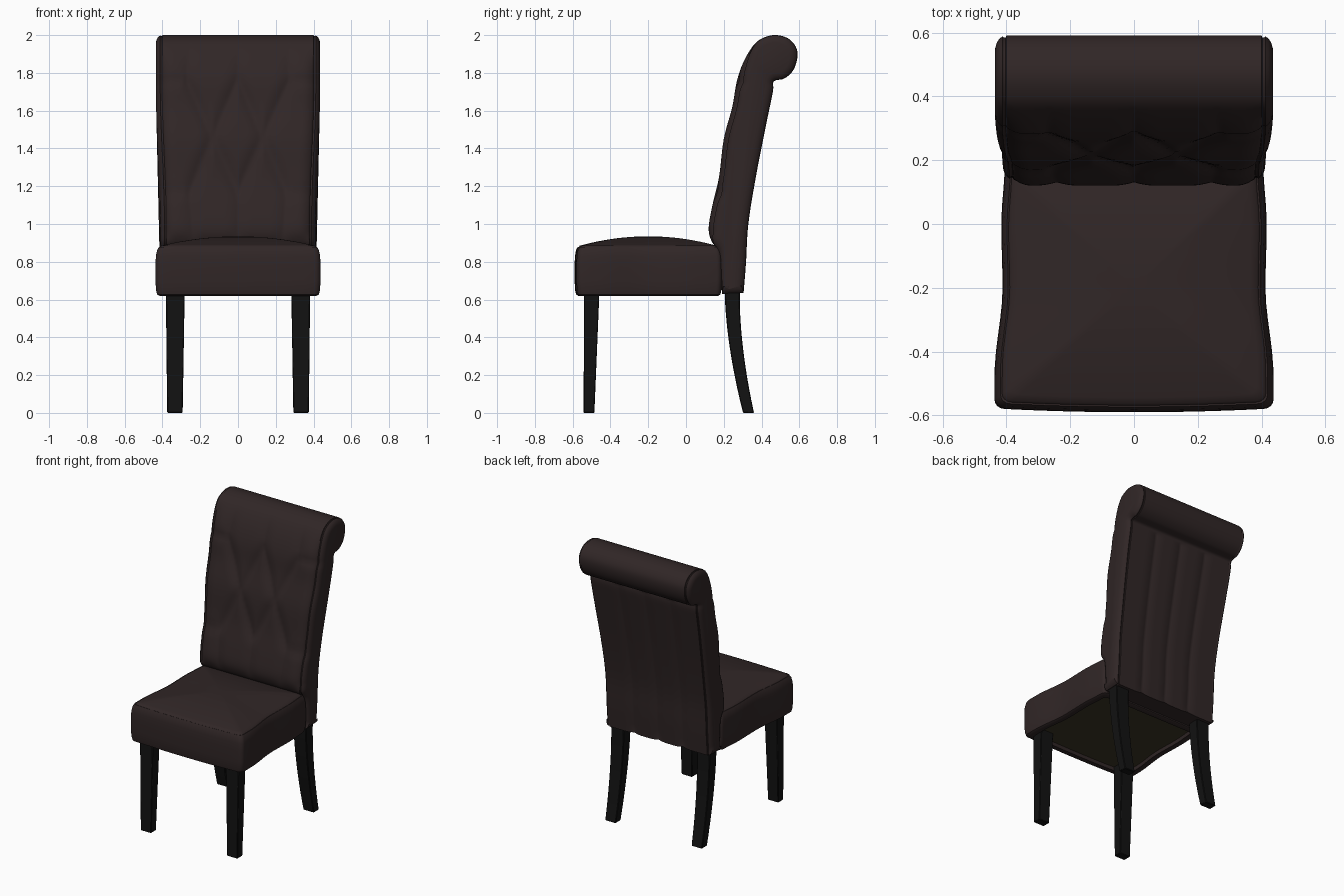
import bpy, bmesh, math
from mathutils import Vector

if "Cube" in bpy.data.objects:
    bpy.data.objects.remove(bpy.data.objects["Cube"])


def material(name, rgb):
    m = bpy.data.materials.new(name)
    m.diffuse_color = (*rgb, 1)
    m.use_nodes = True
    m.node_tree.nodes["Principled BSDF"].inputs["Base Color"].default_value = m.diffuse_color
    return m


LEATHER = material("dark brown leather", (0.030, 0.0195, 0.0195))
WOOD = material("black wood", (0.006, 0.006, 0.006))
LINING = material("olive lining", (0.045, 0.036, 0.018))


def loft(name, rings, mats, angle=40, end_mat=0):
    """Skin a list of equal closed rings and cap both ends."""
    bm = bmesh.new()
    vs = [[bm.verts.new(p) for p in r] for r in rings]
    n = len(rings[0])
    for a, b in zip(vs, vs[1:]):
        for i in range(n):
            j = (i + 1) % n
            bm.faces.new((a[i], a[j], b[j], b[i]))
    bm.faces.new(vs[0]).material_index = end_mat
    bm.faces.new(vs[-1])
    bmesh.ops.recalc_face_normals(bm, faces=bm.faces)
    me = bpy.data.meshes.new(name)
    bm.to_mesh(me)
    bm.free()
    for m in mats:
        me.materials.append(m)
    ob = bpy.data.objects.new(name, me)
    bpy.context.collection.objects.link(ob)
    bpy.ops.object.select_all(action='DESELECT')
    ob.select_set(True)
    bpy.context.view_layer.objects.active = ob
    bpy.ops.object.shade_smooth_by_angle(angle=math.radians(angle))
    return ob


def interp(table, t):
    """Smooth lookup in a short (key, value) table."""
    if t <= table[0][0]:
        return table[0][1]
    for (a, va), (b, vb) in zip(table, table[1:]):
        if t <= b:
            k = (t - a) / (b - a)
            return va + (vb - va) * k * k * (3 - 2 * k)
    return table[-1][1]


# ---- seat: rounded rectangle rings, recessed lining below, crowned top
def rounded_square(r=0.07, arc=5, side=14):
    pts = []
    for q in range(4):
        a0 = q * math.pi / 2
        cx, cy = [(1, 1), (-1, 1), (-1, -1), (1, -1)][q]
        for k in range(arc + 1):
            a = a0 + k / arc * math.pi / 2
            pts.append((cx * (1 - r) + r * math.cos(a), cy * (1 - r) + r * math.sin(a)))
        ex, ey = pts[-1]
        dx, dy = [(-1, 0), (0, -1), (1, 0), (0, 1)][q]
        for k in range(1, side):
            d = 2 * (1 - r) * k / side
            pts.append((ex + dx * d, ey + dy * d))
    return pts


WIDTH = [(-0.59, 0.437), (-0.48, 0.437), (-0.2, 0.412), (0.0, 0.416), (0.19, 0.405)]


def seat_ring(s, z):
    out = []
    for u, v in rounded_square():
        y = -0.2 + 0.39 * v * s
        bow = 0.012 * u * u if v < 0 else 0
        out.append((u * s * interp(WIDTH, -0.2 + 0.39 * v), y + bow * -v * s, z))
    return out


levels = [(0.87, 0.645), (0.88, 0.622), (0.95, 0.62), (0.98, 0.627), (0.993, 0.65),
          (1, 0.70), (1, 0.78), (0.995, 0.83), (0.98, 0.862), (0.957, 0.879),
          (0.945, 0.877), (0.93, 0.885)]
levels += [(s, 0.885 + 0.05 * (1 - (s / 0.93) ** 2)) for s in (0.88, 0.8, 0.7, 0.55, 0.4, 0.25, 0.1)]
loft("seat", [seat_ring(s, z) for s, z in levels], [LEATHER, LINING], end_mat=1)

# ---- backrest: side profile (y, z), up the front, over the roll, down the rear
CONTROL = [(0.19, 0.63), (0.185, 0.75), (0.175, 0.85), (0.135, 0.91), (0.12, 0.98), (0.14, 1.1),
           (0.175, 1.25), (0.20, 1.45), (0.245, 1.62), (0.27, 1.76), (0.31, 1.87),
           (0.365, 1.955), (0.42, 1.99), (0.48, 2.0), (0.545, 1.98), (0.585, 1.93),
           (0.588, 1.87), (0.565, 1.81), (0.52, 1.77), (0.465, 1.755), (0.46, 1.70),
           (0.425, 1.53), (0.37, 1.25), (0.33, 1.0), (0.318, 0.8), (0.305, 0.635)]


def spline(ctrl, steps=5):
    p = [Vector(c) for c in ctrl]
    p = [p[0] * 2 - p[1]] + p + [p[-1] * 2 - p[-2]]
    out = []
    for a, b, c, d in zip(p, p[1:], p[2:], p[3:]):
        for k in range(steps):
            t = k / steps
            out.append(0.5 * (2 * b + (c - a) * t + (2 * a - 5 * b + 4 * c - d) * t * t
                              + (3 * b - a - 3 * c + d) * t ** 3))
    return out + [p[-2]]


profile = spline(CONTROL)
N = len(profile)
apex = max(range(N), key=lambda i: profile[i].y)
normals = []
for i in range(N):
    t = profile[(i + 1) % N] - profile[i - 1]
    normals.append(Vector((-t.y, t.x)).normalized())

# tufting creases on one half (x, z to x, z); mirrored through abs(x)
CREASES = [((0, 1.77), (0.135, 1.46)), ((0.27, 1.76), (0.135, 1.46)),
           ((0.135, 1.46), (0, 1.17)), ((0.135, 1.46), (0.27, 1.17)),
           ((0.27, 1.76), (0.45, 1.76)), ((0.27, 1.17), (0.45, 1.17)),
           ((0, 1.17), (0, 0.9)), ((0.27, 1.17), (0.25, 0.9)),
           ((0, 1.77), (0, 2.0)), ((0.27, 1.76), (0.26, 2.0))]


def seg_dist(p, a, b):
    a, b = Vector(a), Vector(b)
    t = max(0, min(1, (p - a).dot(b - a) / (b - a).length_squared))
    return (p - a - (b - a) * t).length


def dent(i, x):
    """Depth pressed into the padding at profile point i and offset x."""
    z, x = profile[i].y, min(abs(x), 0.40)
    if i < apex:
        p = Vector((x, z))
        depth = 0
        for k, (a, b) in enumerate(CREASES):
            d = seg_dist(p, a, b)
            strength = 0.02 if k < 4 else 0.011
            depth = max(depth, strength * max(0, 1 - d / 0.075) ** 2)
        depth += 0.022 * max(0, (x - 0.33) / 0.07) ** 2.5
        return depth * interp([(0.88, 0), (0.97, 1), (1.8, 1), (1.98, 0)], z)
    if z < 1.74 and i > apex + 25:
        d = min(abs(x), abs(x - 0.2))
        return 0.009 * max(0, 1 - d / 0.07) ** 2
    return 0


def back_ring(x, inset=0):
    ring = []
    for i in range(N):
        p = profile[i] - normals[i] * (dent(i, x) + inset)
        ring.append((x * interp([(1.0, 0.945), (1.75, 1.0)], profile[i].y), p.x, p.y))
    return ring


# columns across the panel, then a seam groove and a domed side panel each side
side = [(0.402, 0.006), (0.408, 0.006), (0.412, 0.002), (0.422, 0.010), (0.430, 0.022), (0.435, 0.040)]
rings = [back_ring(-x, d) for x, d in reversed(side)]
rings += [back_ring(-0.40 + 0.80 * k / 80) for k in range(81)]
rings += [back_ring(x, d) for x, d in side]
loft("backrest", rings, [LEATHER], angle=50)


# ---- legs: lofted rectangles (z, y0, y1, x0, x1)
def leg(name, sections, sign):
    rings = [[(sign * x0, y0, z), (sign * x1, y0, z), (sign * x1, y1, z), (sign * x0, y1, z)]
             for z, y0, y1, x0, x1 in sections]
    ob = loft(name, rings, [WOOD], angle=30)
    bev = ob.modifiers.new("soft edges", 'BEVEL')
    bev.width = 0.004
    bev.limit_method = 'ANGLE'
    bev.angle_limit = math.radians(40)


front = [(0, -0.542, -0.485, 0.293, 0.375), (0.65, -0.54, -0.458, 0.282, 0.382)]
rear = []
for k in range(11):
    t = k / 10                      # 0 at the floor, 1 under the backrest
    y = 0.205 + 0.097 * (1 - t) ** 1.7
    rear.append((0.65 * t, y, y + 0.058 + 0.022 * t, 0.293 - 0.011 * t, 0.375 + 0.007 * t))
for sign, label in ((-1, "left"), (1, "right")):
    leg("front_leg_" + label, front, sign)
    leg("rear_leg_" + label, rear, sign)
